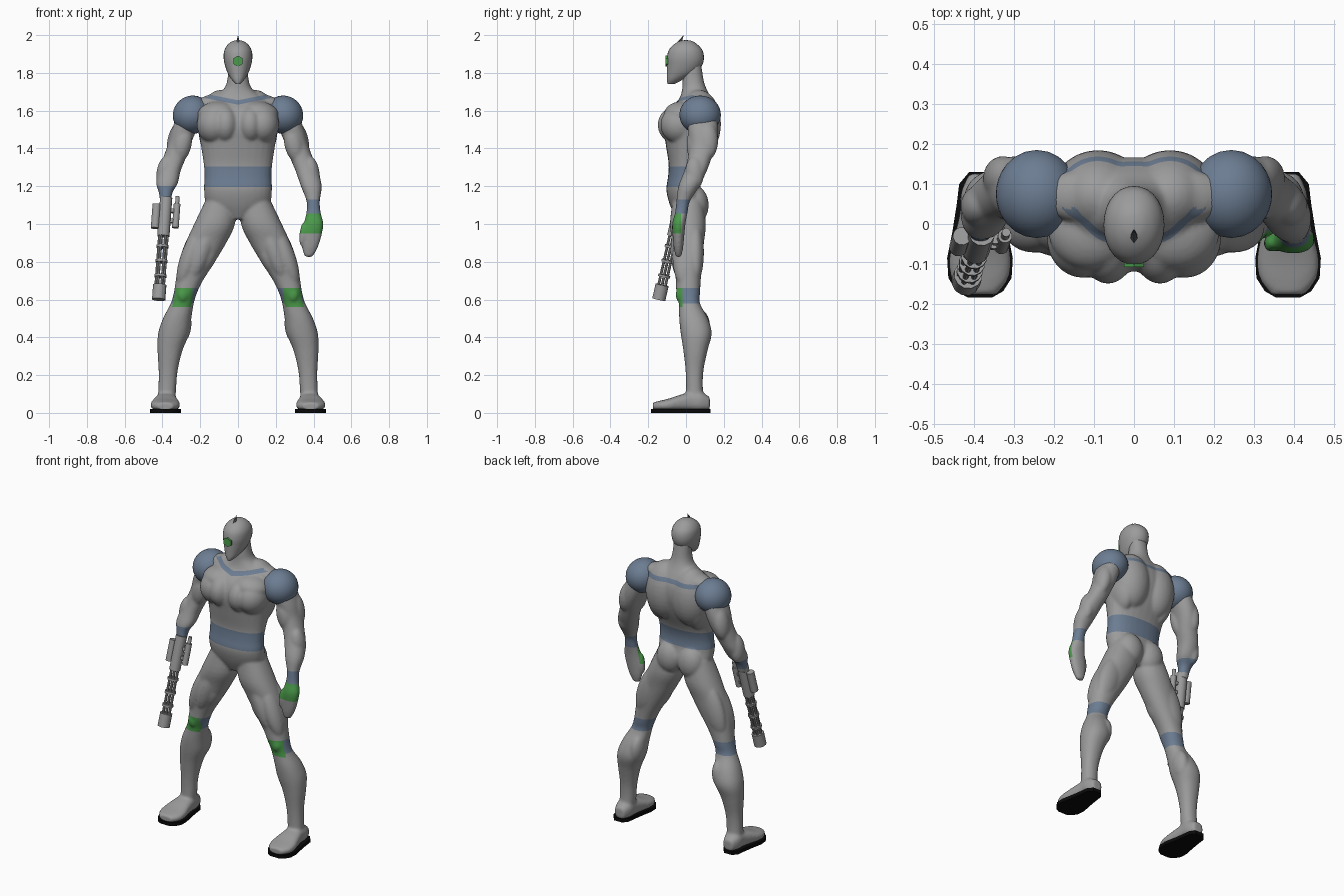
import bpy, bmesh, math
from mathutils import Vector, Matrix

cube = bpy.data.objects.get("Cube")
if cube:
    bpy.data.objects.remove(cube)


def material(name, r, g, b):
    m = bpy.data.materials.new(name)
    m.use_nodes = True
    m.diffuse_color = (r, g, b, 1)
    m.node_tree.nodes["Principled BSDF"].inputs["Base Color"].default_value = (r, g, b, 1)
    return m


GREY = material("suit grey", .33, .33, .33)
BLUE = material("slate blue", .15, .205, .29)
GREEN = material("bright green", .07, .33, .07)
BLACK = material("sole black", .003, .003, .003)
DARK = material("dark grey", .09, .09, .09)


def finish(bm, name, mats, angle=None):
    bmesh.ops.recalc_face_normals(bm, faces=bm.faces)
    me = bpy.data.meshes.new(name)
    for f in bm.faces:
        f.smooth = True
    if angle:
        for e in bm.edges:
            if len(e.link_faces) == 2 and e.calc_face_angle() > math.radians(angle):
                e.smooth = False
    bm.to_mesh(me)
    bm.free()
    for m in mats:
        me.materials.append(m)
    ob = bpy.data.objects.new(name, me)
    bpy.context.collection.objects.link(ob)
    return ob


def loft(bm, rings, side=1, along_y=False, power=2.2, steps=4, n=28):
    """Skin rings of (x, y, z, radius, radius) with smooth in-between rings."""
    R = [Vector(r) for r in rings]
    dense = []
    for i in range(len(R) - 1):
        a, b, c, d = R[max(i - 1, 0)], R[i], R[i + 1], R[min(i + 2, len(R) - 1)]
        for s in range(steps):
            t = s / steps
            dense.append(b + (c - a) * (t / 2) + (a * 2 - b * 5 + c * 4 - d) * (t * t / 2)
                         + (b * 3 - a - c * 3 + d) * (t ** 3 / 2))
    dense.append(R[-1])
    loops = []
    for x, y, z, ra, rb in dense:
        loop = []
        for k in range(n):
            w = 2 * math.pi * k / n
            u = math.copysign(abs(math.cos(w)) ** (2 / power), math.cos(w)) * ra
            v = math.copysign(abs(math.sin(w)) ** (2 / power), math.sin(w)) * rb
            p = (x + u, y, z + v) if along_y else (x + u, y + v, z)
            loop.append(bm.verts.new((p[0] * side, p[1], p[2])))
        loops.append(loop)
    for A, B in zip(loops, loops[1:]):
        for k in range(n):
            bm.faces.new((A[k], A[k - 1], B[k - 1], B[k]))
    bm.faces.new(loops[0])
    bm.faces.new(loops[-1][::-1])


def blob(bm, side, centre, radii, lean=0):
    c = Vector((centre[0] * side, centre[1], centre[2]))
    mat = Matrix.Translation(c) @ Matrix.Rotation(lean * side, 4, 'Y') @ Matrix.Diagonal((*radii, 1))
    bmesh.ops.create_uvsphere(bm, u_segments=28, v_segments=18, radius=1, matrix=mat)


def rod(name, p, q, r, mat, sides=12, r2=None):
    p, q = Vector(p), Vector(q)
    bm = bmesh.new()
    mat4 = Matrix.Translation((p + q) / 2) @ (q - p).to_track_quat('Z', 'Y').to_matrix().to_4x4()
    bmesh.ops.create_cone(bm, cap_ends=True, segments=sides, radius1=r,
                          radius2=r if r2 is None else r2, depth=(q - p).length, matrix=mat4)
    return finish(bm, name, [mat], 40)


# Body: torso, limbs and muscles, fused into one skin
bm = bmesh.new()
loft(bm, [(0, 0, 1.025, .04, .05), (0, .005, 1.10, .16, .09), (0, -.012, 1.18, .18, .092),
          (0, -.01, 1.25, .177, .085), (0, 0, 1.32, .182, .092), (0, .015, 1.42, .197, .122),
          (0, .023, 1.52, .212, .142), (0, .035, 1.60, .2, .128), (0, .05, 1.66, .15, .088),
          (0, .045, 1.71, .08, .066), (0, .038, 1.76, .057, .056), (0, .035, 1.85, .05, .045)])
UPPER_ARM = [(.24, .08, 1.62, .06, .08), (.285, .09, 1.5, .066, .08), (.312, .09, 1.42, .06, .072),
             (.34, .07, 1.34, .06, .062)]
LEFT_FOREARM = [(.365, .05, 1.28, .06, .06), (.388, .015, 1.2, .055, .055), (.398, -.015, 1.12, .035, .036),
                (.4, -.025, 1.06, .038, .033), (.4, -.038, 1.0, .052, .035),
                (.39, -.04, .93, .05, .03), (.38, -.04, .87, .04, .024), (.374, -.04, .825, .02, .014)]
RIGHT_FOREARM = [(.362, .05, 1.28, .058, .06), (.376, .02, 1.215, .057, .055),
                 (.383, -.005, 1.165, .036, .036), (.383, -.02, 1.10, .028, .028)]
for s in (1, -1):
    loft(bm, UPPER_ARM + (LEFT_FOREARM if s > 0 else RIGHT_FOREARM), s)
    loft(bm, [(.09, .01, 1.13, .08, .08), (.124, .01, 1.0, .108, .095), (.17, .012, .9, .108, .083),
              (.218, .012, .8, .096, .075), (.258, .012, .7, .072, .066), (.277, .012, .64, .062, .063),
              (.295, .018, .58, .061, .056), (.322, .04, .5, .075, .076), (.34, .054, .42, .083, .082),
              (.36, .05, .33, .066, .064), (.37, .045, .22, .05, .047), (.375, .045, .12, .047, .045),
              (.38, .05, .05, .048, .055)], s)
    loft(bm, [(.385, -.176, .035, .042, .02), (.385, -.14, .038, .07, .026), (.385, -.09, .043, .078, .033),
              (.383, -.03, .053, .066, .043), (.38, .03, .06, .055, .05), (.38, .08, .06, .052, .05),
              (.38, .126, .05, .032, .034)], s, along_y=True, power=2.6)
    blob(bm, s, (.065, -.045, 1.525), (.072, .105, .102))              # inner chest
    blob(bm, s, (.128, -.035, 1.525), (.09, .1, .1))                   # outer chest
    blob(bm, s, (.11, -.015, 1.585), (.105, .1, .065), .1)             # upper chest
    blob(bm, s, (.09, .07, 1.53), (.12, .115, .18))                    # upper back
    blob(bm, s, (.145, .05, 1.46), (.06, .095, .13), .2)               # side of back
    blob(bm, s, (.12, .07, 1.65), (.125, .065, .04), .2)               # neck to shoulder
    blob(bm, s, (.24, .075, 1.57), (.08, .092, .085), .7)              # shoulder core
    blob(bm, s, (.075, .05, 1.10), (.083, .07, .10))                   # seat
    blob(bm, s, (.25, -.01, .83), (.052, .062, .17), -.35)             # outer thigh
    blob(bm, s, (.19, -.022, .86), (.055, .06, .17), -.35)             # front thigh
    blob(bm, s, (.158, 0, .84), (.05, .06, .12), -.4)                  # inner thigh
    blob(bm, s, (.225, .05, .85), (.07, .045, .17), -.35)              # back of thigh
    blob(bm, s, (.29, .068, .46), (.043, .06, .09), -.1)               # inner calf
    blob(bm, s, (.292, -.018, .625), (.035, .037, .045))               # knee
    blob(bm, s, (.296, .048, 1.42), (.05, .045, .10), -.25)            # front upper arm
    blob(bm, s, (.328, .115, 1.44), (.046, .055, .10), -.2)            # back upper arm
    blob(bm, s, (.39, .045, 1.27), (.042, .05, .09), -.15)             # forearm
blob(bm, 1, (.343, -.048, .945), (.018, .022, .065), .1)               # left thumb
raw = finish(bm, "body_source", [GREY])
fuse = raw.modifiers.new("fuse", 'REMESH')
fuse.mode, fuse.voxel_size = 'VOXEL', .008
relax = raw.modifiers.new("relax", 'SMOOTH')
relax.factor, relax.iterations = .5, 5
bm = bmesh.new()
bm.from_object(raw, bpy.context.evaluated_depsgraph_get())
bpy.data.objects.remove(raw)

# Clean cut lines around every coloured band
KNEE, KNEE_PAD, BELT, CUFF = (.58, .66), (.56, .66), (1.195, 1.305), (1.055, 1.13)
GLOVE, GUN_CUFF, NECKLINE, BACKLINE = (.95, 1.055), (1.13, 1.2), (1.632, 1.655), (1.62, 1.645)
KNEE_FRONT, GLOVE_FRONT, KNEE_INNER = -.018, -.026, .24
cuts = [((0, 0, z), (0, 0, 1))
        for band in (KNEE, KNEE_PAD, BELT, CUFF, GLOVE, GUN_CUFF, BACKLINE) for z in band]
cuts += [((0, 0, z), (s * -.2, 0, 1)) for z in NECKLINE for s in (1, -1)]
cuts += [((0, y, 0), (0, 1, 0)) for y in (KNEE_FRONT, GLOVE_FRONT)]
cuts += [((s * KNEE_INNER, 0, 0), (1, 0, 0)) for s in (1, -1)]
for co, no in cuts:
    bmesh.ops.bisect_plane(bm, geom=bm.verts[:] + bm.edges[:] + bm.faces[:], dist=1e-5,
                           plane_co=co, plane_no=no)


def inside(z, band):
    return band[0] < z < band[1]


for f in bm.faces:
    x, y, z = f.calc_center_median()
    w = abs(x)
    f.material_index = 0
    if inside(z, KNEE_PAD) and y < KNEE_FRONT and w > KNEE_INNER:
        f.material_index = 2
    elif inside(z, KNEE):
        f.material_index = 1
    elif w < .25:
        front = y < .04 and inside(z - .2 * w, NECKLINE)
        back = y > .09 and inside(z, BACKLINE)
        if inside(z, BELT) or front or back:
            f.material_index = 1
    elif x > .3 and inside(z, GLOVE):
        f.material_index = 2 if y < GLOVE_FRONT else 0
    elif inside(z, CUFF if x > 0 else GUN_CUFF) and w > .3:
        f.material_index = 1
finish(bm, "body", [GREY, BLUE, GREEN])

# Shoulder pads and soles
for s, label in ((1, "left"), (-1, "right")):
    bm = bmesh.new()
    blob(bm, s, (.243, .075, 1.578), (.104, .11, .1), .75)
    finish(bm, label + "_shoulder_pad", [BLUE])
    bm = bmesh.new()
    half = [(-.184, .03), (-.168, .058), (-.135, .079), (-.085, .082), (-.02, .069), (.05, .058),
            (.1, .052), (.13, .027)]
    edge = [(.385 + w, y) for y, w in half] + [(.385 - w, y) for y, w in half[::-1]]
    base = bm.faces.new([bm.verts.new((x * s, y, 0)) for x, y in edge])
    top = bmesh.ops.extrude_face_region(bm, geom=[base])["geom"]
    bmesh.ops.translate(bm, vec=(0, 0, .021), verts=[v for v in top if isinstance(v, bmesh.types.BMVert)])
    finish(bm, label + "_sole", [BLACK], 40)

# Head, forehead gem and crest
bm = bmesh.new()
loft(bm, [(0, -.078, 1.742, .012, .02), (0, -.058, 1.765, .034, .043), (0, -.024, 1.80, .055, .077),
          (0, -.008, 1.84, .069, .093), (0, -.003, 1.88, .076, .098), (0, -.002, 1.92, .072, .089),
          (0, -.002, 1.95, .054, .063), (0, 0, 1.968, .028, .033), (0, 0, 1.973, .006, .008)], power=2.1)
finish(bm, "head", [GREY], 60)
rod("forehead_gem", (0, -.108, 1.862), (0, -.085, 1.862), .029, GREEN, 6)
rod("crest", (0, -.04, 1.95), (0, -.012, 2.0), .014, DARK, 6, 0)

# Rotary gun on the right wrist, laid out along its own slanted axis
start, axis = Vector((-.38, -.022, 1.14)), Vector((-.04, -.122, -.54)).normalized()
across = Vector((1, 0, 0)) - axis * axis.x
across.normalize()
up = axis.cross(across)


def gun_rod(name, a, b, r, u=0, v=0, sides=12):
    shift = start + across * u + up * v
    rod(name, shift + axis * a, shift + axis * b, r, GREY, sides)


gun_rod("gun_body", 0, .21, .033)
gun_rod("gun_side_drum", .04, .17, .023, -.047)
gun_rod("gun_side_tube", .03, .16, .018, .06)
gun_rod("gun_side_cap", -.01, .03, .011, .06)
for a in (.06, .115):
    gun_rod("gun_bracket", a, a + .02, .014, -.03)
    gun_rod("gun_bracket", a, a + .02, .014, .038)
for k in range(6):
    w = k * math.pi / 3
    gun_rod("gun_barrel", .2, .49, .0075, .021 * math.cos(w), .021 * math.sin(w), 8)
for a in (.26, .34, .42):
    gun_rod("gun_ring", a, a + .013, .033)
gun_rod("gun_muzzle", .475, .555, .036)
